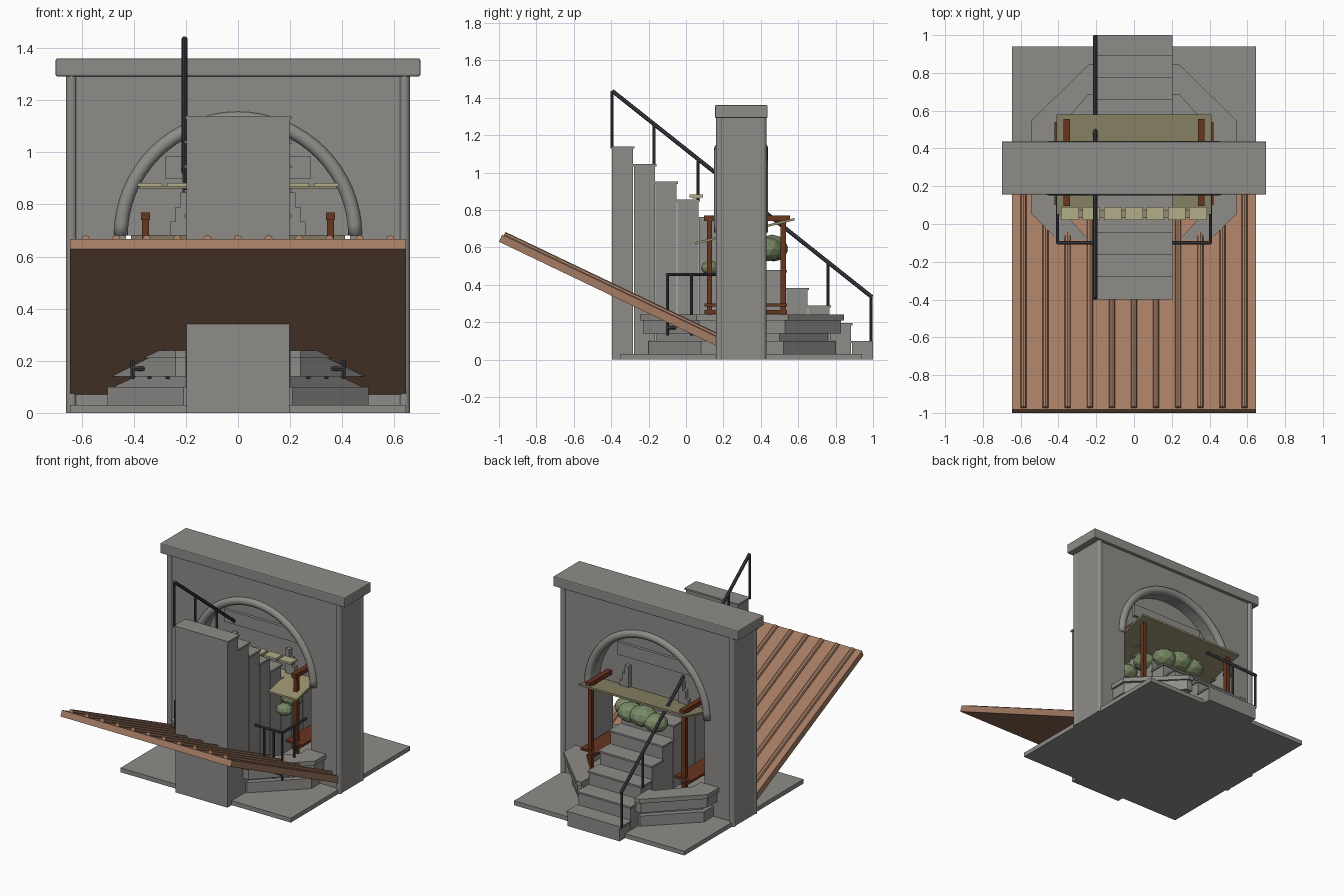
import bpy, bmesh, math
from mathutils import Vector

cube = bpy.data.objects.get("Cube")
if cube:
    bpy.data.objects.remove(cube, do_unlink=True)


def material(name, rgb):
    m = bpy.data.materials.new(name)
    m.use_nodes = True
    m.diffuse_color = (*rgb, 1)
    m.node_tree.nodes["Principled BSDF"].inputs["Base Color"].default_value = (*rgb, 1)
    return m


STONE = material("grey stone", (0.27, 0.265, 0.25))
WOOD = material("brown roof wood", (0.37, 0.2, 0.125))
RED = material("red brown timber", (0.14, 0.035, 0.014))
OLIVE = material("olive board", (0.31, 0.28, 0.16))
PALE = material("pale plank", (0.45, 0.42, 0.25))
GREEN = material("sage green", (0.19, 0.25, 0.13))
IRON = material("dark iron", (0.055, 0.055, 0.068))


def finish(name, bm, mat, smooth=False):
    bmesh.ops.recalc_face_normals(bm, faces=bm.faces)
    me = bpy.data.meshes.new(name)
    bm.to_mesh(me)
    bm.free()
    me.materials.append(mat)
    ob = bpy.data.objects.new(name, me)
    bpy.context.collection.objects.link(ob)
    if smooth:
        me.shade_smooth()
    return ob


def box(name, x, y, z, mat):
    """Box from three (low, high) ranges."""
    bm = bmesh.new()
    bmesh.ops.create_cube(bm, size=1)
    for v in bm.verts:
        v.co = [r[0] if c < 0 else r[1] for c, r in zip(v.co, (x, y, z))]
    return finish(name, bm, mat)


def prism(name, pts, axis, lo, hi, mat):
    """Extrude a flat outline along one axis."""
    def place(p, t):
        c = list(p)
        c.insert(axis, t)
        return c
    bm = bmesh.new()
    f = bm.faces.new([bm.verts.new(place(p, lo)) for p in pts])
    ext = bmesh.ops.extrude_face_region(bm, geom=[f])["geom"]
    for v in ext:
        if isinstance(v, bmesh.types.BMVert):
            v.co[axis] = hi
    return finish(name, bm, mat)


def rod(name, a, b, r, mat, sides=8):
    a, b = Vector(a), Vector(b)
    bm = bmesh.new()
    bmesh.ops.create_cone(bm, cap_ends=True, segments=sides, radius1=r, radius2=r,
                          depth=(b - a).length)
    q = (b - a).to_track_quat('Z', 'Y')
    for v in bm.verts:
        v.co = q @ v.co + (a + b) / 2
    return finish(name, bm, mat)


def arc(r, zc, n=32):
    return [(-r * math.cos(math.pi * i / n), zc + r * math.sin(math.pi * i / n))
            for i in range(n + 1)]


# Ground slab
box("ground_slab", (-.645, .645), (-.35, .94), (0, .03), STONE)

# Arched wall, corner columns and coping
SPRING = .68
prism("arched_wall", [(-.655, 0), (-.43, 0)] + arc(.43, SPRING) +
      [(.43, 0), (.655, 0), (.655, 1.295), (-.655, 1.295)], 1, .175, .415, STONE)
for x in (-.64, .64):
    for y in (.18, .41):
        rod("corner_column", (x, y, 0), (x, y, 1.295), .02, STONE, 16)
cap = box("wall_coping", (-.7, .7), (.155, .437), (1.292, 1.36), STONE)
bevel = cap.modifiers.new("soft_edge", 'BEVEL')
bevel.width, bevel.segments = .006, 2

# Arch mouldings on both wall faces
for y in (.178, .412):
    bm = bmesh.new()
    rings = []
    for i in range(33):
        a = math.pi * i / 32
        ring = []
        for j in range(12):
            t = math.tau * j / 12
            r = .45 + .027 * math.cos(t)
            ring.append(bm.verts.new((r * math.cos(a), y + .027 * math.sin(t),
                                      SPRING + r * math.sin(a))))
        rings.append(ring)
    for p, q in zip(rings, rings[1:]):
        for j in range(12):
            k = (j + 1) % 12
            bm.faces.new((p[j], p[k], q[k], q[j]))
    bm.faces.new(rings[0])
    bm.faces.new(rings[-1])
    finish("arch_moulding", bm, STONE, True)

# Infill of the arch head
prism("arch_infill", arc(.435, SPRING), 1, .27, .32, STONE)
box("infill_course", (-.28, .28), (.25, .34), (.9, .985), STONE)
for s in (-1, 1):
    for i in range(3):
        x0, x1 = sorted((s * .19, s * (.26 - i * .02)))
        box("side_block", (x0, x1), (.24, .35), (.68 + i * .055, .735 + i * .055), STONE)

# Staircase through the arch
STEPS = 12
RUN, RISE = 1.4 / STEPS, .0945
for i in range(STEPS):
    y0 = -.4 + i * RUN
    top = 1.14 - i * RISE
    box("stair_step", (-.197, .197), (y0 + .004, y0 + RUN), (0, top - .012), STONE)
    box("stair_tread", (-.205, .205), (y0, y0 + RUN + .008 * (i < STEPS - 1)),
        (top - .012, top), STONE)

# Stair handrail
def rail_z(y):
    return 1.44 - (y + .4) * .793


rod("stair_handrail", (-.205, -.395, 1.437), (-.205, .995, rail_z(.995)), .011, IRON)
for y in (-.395, -.17, .065, .76, .99):
    step = min(STEPS - 1, int((y + .4) / RUN))
    rod("handrail_post", (-.205, y, 1.13 - step * RISE), (-.205, y, rail_z(y)), .008, IRON)

# Eight sided plinth and bench ring, mirrored front and back of the arch
def octagon(x0, x1, dy0, dy1):
    quarter = [(x0, dy1), (x1, dy0), (x1, -dy0), (x0, -dy1)]
    return [(x, .3 + y) for x, y in quarter] + [(-x, .3 + y) for x, y in reversed(quarter)]


prism("plinth_base", octagon(.21, .5, .22, .5), 2, .03, .1, STONE)
prism("plinth_floor", octagon(.2, .47, .2, .46), 2, .1, .14, STONE)
for s in (-1, 1):
    for e in (-1, 1):
        for part, grow, z0, z1 in (("bench_body", 0, .14, .21), ("bench_rim", .015, .21, .24)):
            pts = [(.2, .53 + grow), (.24, .53 + grow), (.53 + grow, .23 + grow),
                   (.53 + grow, .12), (.42 - grow, .12), (.42 - grow, .2),
                   (.24, .4 - grow), (.2, .4 - grow)]
            prism(part, [(s * x, .3 + e * y) for x, y in pts], 2, z0, z1, STONE)

# Sloping roof with battens
prism("sloping_roof", [(-1, .63), (-.983, .668), (.17, .12), (.17, .07)],
      0, -.645, .645, WOOD)
for i in range(11):
    x = (i - 5) * .117
    rod("roof_batten", (x, -.972, .668), (x, .165, .126), .016, WOOD)

# Timber frame
for s in (-1, 1):
    x = s * .355
    for y in (.125, .52):
        box("frame_post", (x - .014, x + .014), (y - .014, y + .014), (.14, .75), RED)
    box("frame_top_beam", (x - .017, x + .017), (.095, .555), (.74, .77), RED)
    box("frame_foot_beam", (x - .014, x + .014), (.1, .54), (.245, .265), RED)
    box("frame_shelf", (x - .065, x + .065), (.1, .54), (.285, .3), RED)

# Tilted board and small planks
prism("tilted_board", [(.05, .615), (.05, .628), (.58, .757), (.58, .744)],
      0, -.41, .41, OLIVE)
for i in range(7):
    x = (i - 3) * .113
    box("small_plank", (x - .047, x + .047), (.02, .09), (.868, .882), PALE)
box("plank_bearer", (-.38, .38), (.035, .075), (.862, .868), OLIVE)

# Soft green bundle under the board
for x, y, z, r in ((0, .46, .6, .085), (.11, .44, .59, .08), (-.1, .47, .585, .075),
                   (.2, .35, .57, .075), (.25, .23, .53, .065), (.26, .13, .49, .05)):
    bm = bmesh.new()
    bmesh.ops.create_icosphere(bm, subdivisions=2, radius=r)
    for v in bm.verts:
        v.co = (x + v.co.x * 1.1, y + v.co.y, z + v.co.z * .8)
    finish("green_bundle", bm, GREEN)

# Front guard rails
for s in (-1, 1):
    a, b, c = (s * .2, -.1), (s * .405, -.1), (s * .405, .16)
    for z in (.455, .17):
        rod("guard_rail", (*a, z), (*b, z), .009, IRON)
        rod("guard_rail", (*b, z), (*c, z), .009, IRON)
    for p in (b, (s * .34, -.1), (s * .27, -.1), (s * .405, .03)):
        rod("guard_post", (*p, .13), (*p, .46), .008, IRON)
